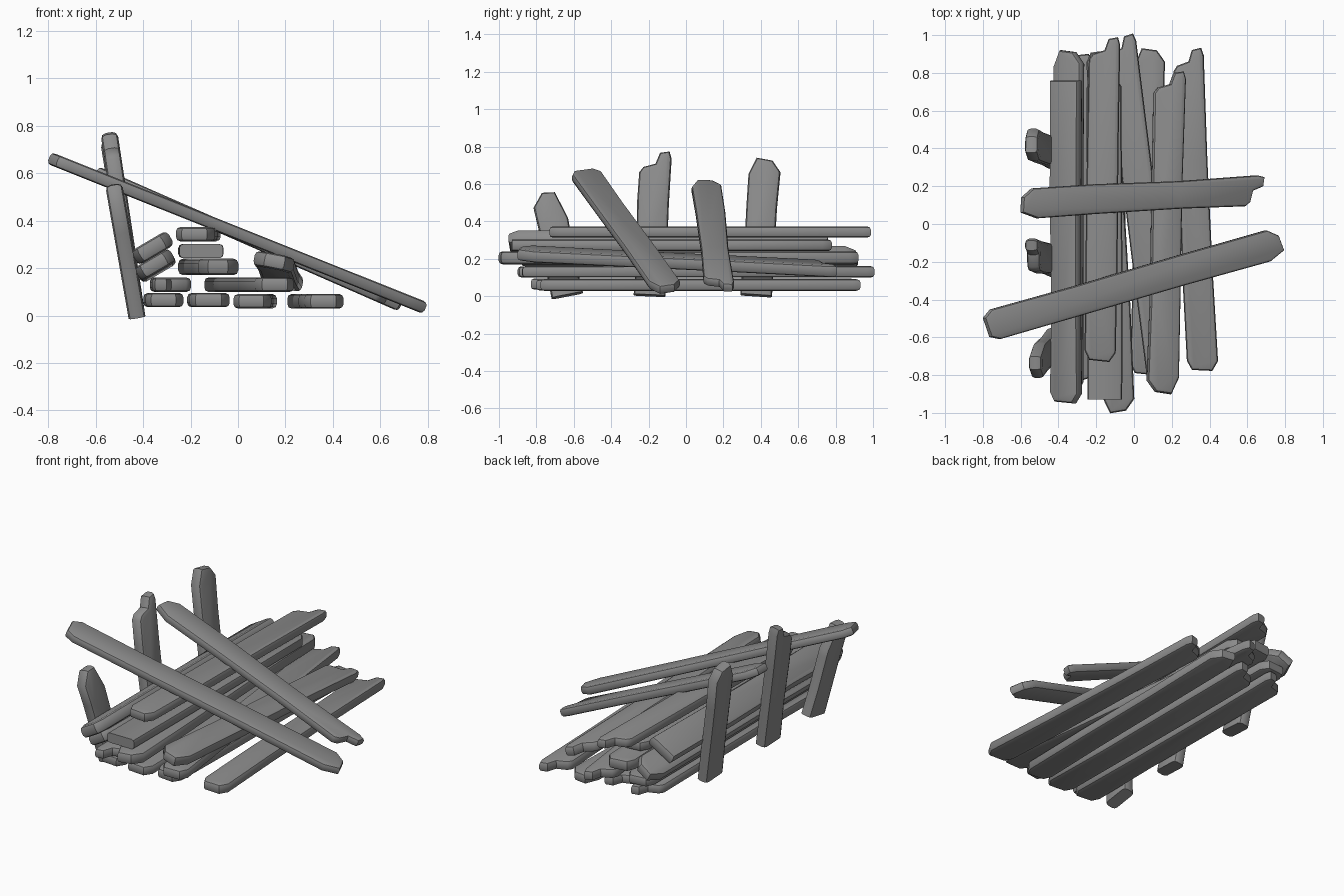
import bpy, bmesh, random
from mathutils import Vector

cube = bpy.data.objects.get("Cube")
if cube:
    bpy.data.objects.remove(cube, do_unlink=True)

random.seed(4)
wood = bpy.data.materials.new("weathered_grey_wood")
wood.use_nodes = True
GREY = (0.26, 0.26, 0.26, 1)
wood.diffuse_color = GREY
wood.node_tree.nodes["Principled BSDF"].inputs["Base Color"].default_value = GREY

# End shapes: (position across the width, depth cut back from the tip)
ENDS = {
    "flat": [(-1, 0), (1, 0)],
    "worn": [(-1, .06), (-.7, .01), (.6, 0), (1, .05)],
    "point": [(-1, .09), (-.55, 0), (.45, .01), (1, .07)],
    "step": [(-1, .12), (-.75, .09), (0, .07), (.25, .01), (.85, 0), (1, .04)],
    "slant": [(-1, .07), (-.3, 0), (.5, .01), (1, .16)],
}


def end_shape(kind):
    """A leading minus mirrors the end shape across the width."""
    pts = ENDS[kind.lstrip("-")]
    return [(-v, d) for v, d in reversed(pts)] if kind[0] == "-" else pts


def plank(name, start, end, width, thick, side=(1, 0, 0), ends=("worn", "step")):
    """Ragged board from start to end, its width running along side."""
    a, b = Vector(start), Vector(end)
    axis = (b - a).normalized()
    side = Vector(side)
    side = (side - axis * side.dot(axis)).normalized()
    normal = side.cross(axis)
    length, half = (b - a).length, width / 2

    # Outline: start end, wavy long edge, far end, wavy long edge back
    outline = [(d, v * half) for v, d in end_shape(ends[0])]
    outline += [(length * t, half + random.uniform(-.008, .004)) for t in (.3, .65)]
    outline += [(length - d, v * half) for v, d in reversed(end_shape(ends[1]))]
    outline += [(length * t, -half - random.uniform(-.008, .004)) for t in (.65, .3)]

    bm = bmesh.new()
    base = [bm.verts.new(a + axis * u + side * v - normal * thick / 2) for u, v in outline]
    face = bm.faces.new(base)
    moved = bmesh.ops.extrude_face_region(bm, geom=[face])["geom"]
    bmesh.ops.translate(bm, vec=normal * thick,
                        verts=[g for g in moved if isinstance(g, bmesh.types.BMVert)])
    bmesh.ops.recalc_face_normals(bm, faces=bm.faces)
    # Round the long rims of both broad faces, leaving sawn ends crisp
    rims = [e for e in bm.edges
            if abs((e.verts[0].co - e.verts[1].co).dot(normal)) < thick / 2
            and not (ends[0] == "flat" and all((v.co - a).dot(axis) < .001 for v in e.verts))]
    bmesh.ops.bevel(bm, geom=rims, offset=thick * .3, segments=2, profile=.5,
                    affect="EDGES", clamp_overlap=True)
    mesh = bpy.data.meshes.new(name)
    bm.to_mesh(mesh)
    bm.free()
    mesh.materials.append(wood)
    obj = bpy.data.objects.new(name, mesh)
    bpy.context.collection.objects.link(obj)
    bpy.ops.object.select_all(action="DESELECT")
    obj.select_set(True)
    bpy.context.view_layer.objects.active = obj
    bpy.ops.object.shade_smooth_by_angle(angle=.7)
    return obj


# Bottom layer
plank("bottom_board_right", (-.31, -.82, .065), (-.32, .9, .065), .16, .06)
plank("bottom_board_middle", (-.12, -.83, .065), (-.13, .88, .065), .17, .06)
plank("bottom_board_left", (.06, -.8, .06), (.085, .93, .06), .16, .06, ends=("worn", "point"))
plank("bottom_board_outer", (.365, -.78, .06), (.285, .93, .06), .165, .062)

# Second layer
plank("second_board_right", (-.28, -.9, .13), (-.29, .9, .13), .165, .06, ends=("-step", "worn"))
plank("second_board_left", (.16, -.88, .13), (-.075, 1, .13), .165, .062)

# Third layer, with one board sloping down to the back
plank("third_board_right", (-.08, -1, .205), (-.17, .92, .205), .17, .07, ends=("point", "worn"))
plank("third_board_left", (.15, -.9, .23), (.19, .81, .145), .17, .065, (1, 0, -.2),
      ("-point", "step"))

# Upper boards
plank("fourth_board", (-.155, -.93, .272), (-.16, .78, .272), .185, .06, ends=("flat", "worn"))
plank("top_board", (-.18, -.73, .343), (-.155, .99, .343), .165, .06, ends=("worn", "step"))

# Boards leaning between the stack and the stakes
plank("leaning_board_lower", (-.35, -.89, .215), (-.345, .92, .205), .17, .065, (.85, 0, .5),
      ("worn", "point"))
plank("leaning_board_upper", (-.36, -.95, .285), (-.36, .76, .285), .175, .07, (.85, 0, .5),
      ("worn", "flat"))

# Upright stakes behind the stack
for name, y0, y1, x, z, tip in (("front", -.635, -.745, -.525, .555, "slant"),
                                ("middle", -.195, -.16, -.545, .775, "step"),
                                ("back", .375, .425, -.545, .735, "point")):
    plank(name + "_stake", (-.428, y0, .004), (x, y1, z), .17, .072,
          (0, 1, 0), ("flat", tip))

# Two long boards propped diagonally across the stack
plank("front_prop", (-.785, -.545, .66), (.78, -.095, .035), .165, .052, (0, 1, 0), ("worn", "point"))
plank("back_prop", (-.6, .105, .605), (.69, .18, .04), .16, .052, (0, 1, 0), ("point", "step"))
